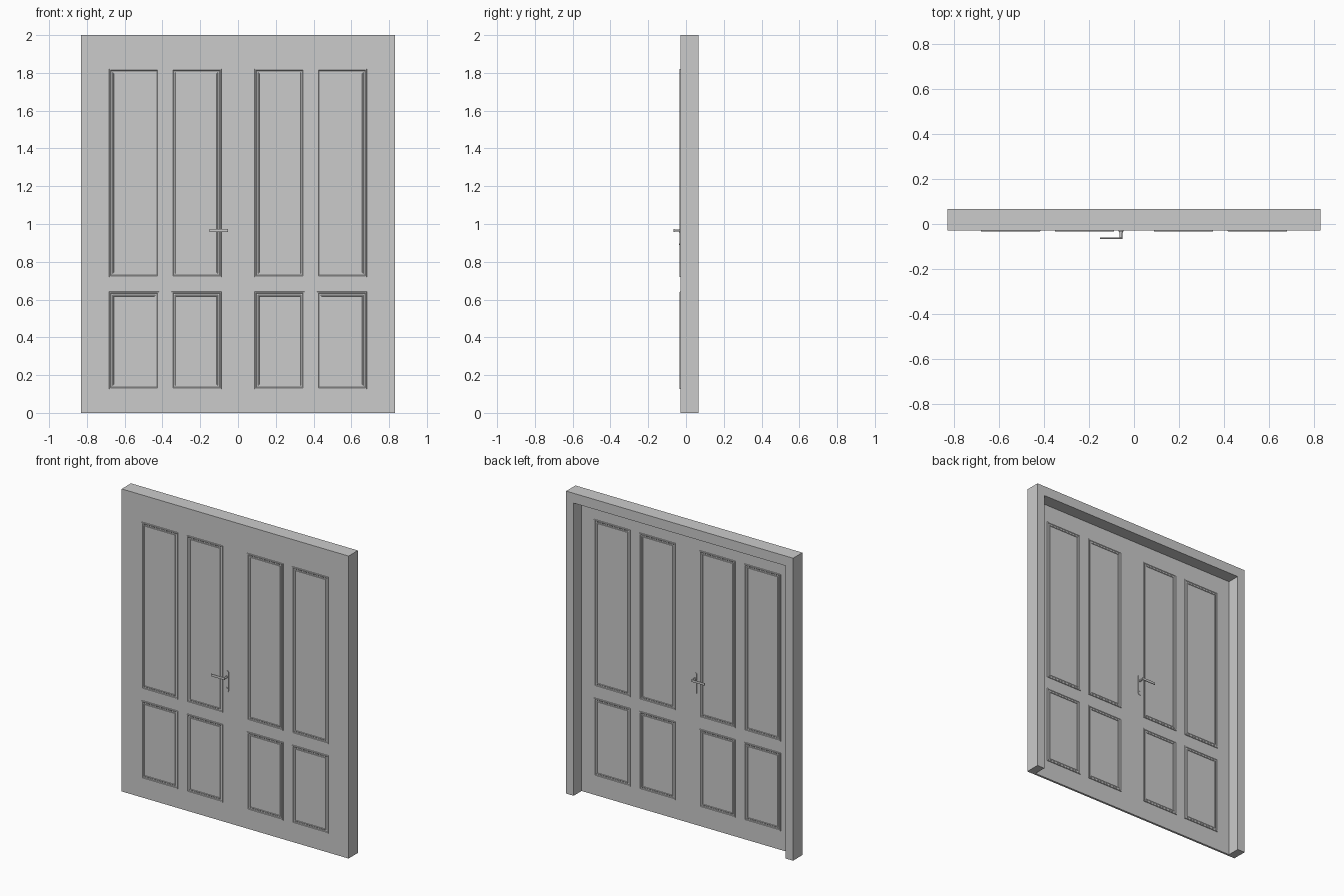
import bpy, bmesh, math
from mathutils import Vector

if "Cube" in bpy.data.objects:
    bpy.data.objects.remove(bpy.data.objects["Cube"])

FRONT, BACK = -0.03, 0.067      # frame faces
LEAF = 0.014                    # door leaf thickness
MID = FRONT + LEAF / 2          # mirror plane for both door faces
HX, JAMB, LINTEL = 0.83, 0.055, 0.065


def make(name, bm, loc=(0, 0, 0), mirror=None):
    bmesh.ops.recalc_face_normals(bm, faces=bm.faces)
    me = bpy.data.meshes.new(name)
    bm.to_mesh(me)
    bm.free()
    ob = bpy.data.objects.new(name, me)
    ob.location = loc
    bpy.context.collection.objects.link(ob)
    if mirror:
        m = ob.modifiers.new("mirror", 'MIRROR')
        m.use_axis = mirror
        m.use_mirror_merge = False
    return ob


def prism(bm, pts, y0, y1):
    """Extrude an x-z outline from y0 to y1."""
    f = bm.faces.new([bm.verts.new((x, y0, z)) for x, z in pts])
    r = bmesh.ops.extrude_face_region(bm, geom=[f])
    for v in r['geom']:
        if isinstance(v, bmesh.types.BMVert):
            v.co.y = y1


def rect(x0, x1, z0, z1):
    return [(x0, z0), (x1, z0), (x1, z1), (x0, z1)]


# Frame: upside-down U, open at the floor
bm = bmesh.new()
xi, zi = HX - JAMB, 2 - LINTEL
prism(bm, [(-HX, 0), (-xi, 0), (-xi, zi), (xi, zi), (xi, 0), (HX, 0), (HX, 2), (-HX, 2)], FRONT, BACK)
make("door_frame", bm)

# Thin door leaf, flush with the front of the frame
bm = bmesh.new()
prism(bm, rect(-xi, xi, 0, zi), FRONT, FRONT + LEAF)
make("door_leaf", bm)

# Panel mouldings: (inset, height) profile swept round each rectangle
PROFILE = [(0, -0.001), (0.002, 0.004), (0.008, 0.004), (0.011, 0.0015),
           (0.019, 0.0015), (0.021, 0.003), (0.024, 0.003), (0.026, -0.001)]
bm = bmesh.new()
for x0, x1 in ((0.088, 0.353), (0.417, 0.683)):
    for z0, z1 in ((0.125, 0.642), (0.718, 1.822)):
        rings = []
        for i, h in PROFILE:
            rings.append([bm.verts.new((x, -LEAF / 2 - h, z))
                          for x, z in rect(x0 + i, x1 - i, z0 + i, z1 - i)])
        for a, b in zip(rings, rings[1:]):
            for k in range(4):
                n = (k + 1) % 4
                bm.faces.new((a[k], a[n], b[n], b[k]))
make("panel_mouldings", bm, (0, MID, 0), (True, True, False))

# Handle plate with rounded ends, on both faces
HXC, HZ = -0.058, 0.965
face = -LEAF / 2
bm = bmesh.new()
r = 0.012
outline = []
for zc, a0 in ((0.995, 0), (0.876, math.pi)):
    for k in range(9):
        a = a0 + math.pi * k / 8
        outline.append((HXC + r * math.cos(a), zc + r * math.sin(a)))
prism(bm, outline, face + 0.001, face - 0.004)
make("handle_plate", bm, (0, MID, 0), (False, True, False))


def disc(radius, z, depth):
    pts = [(HXC + radius * math.cos(k * math.pi / 8), z + radius * math.sin(k * math.pi / 8))
           for k in range(16)]
    prism(bm, pts, face, face - depth)


# Shank and key cylinder
bm = bmesh.new()
disc(0.006, HZ, 0.036)
disc(0.009, HZ, 0.008)
disc(0.004, 0.893, 0.006)
make("handle_shank", bm, (0, MID, 0), (False, True, False))

# Lever bar pointing towards -x
bm = bmesh.new()
prism(bm, rect(-0.152, HXC + 0.006, HZ - 0.008, HZ + 0.008), face - 0.031, face - 0.037)
lever = make("handle_lever", bm, (0, MID, 0), (False, True, False))
b = lever.modifiers.new("soft_edges", 'BEVEL')
b.width, b.segments = 0.002, 2
